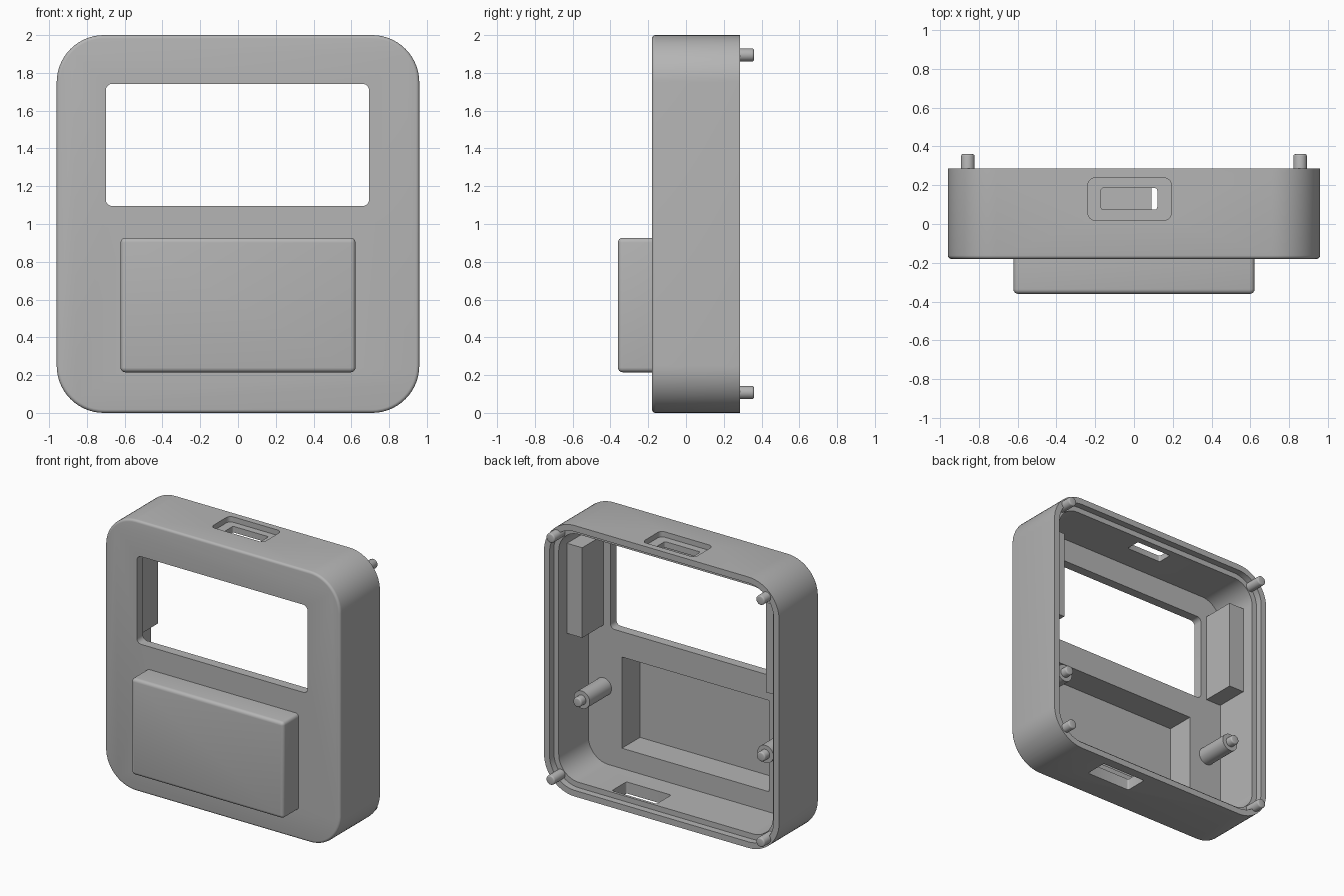
import bpy, bmesh, math
from mathutils import Vector

cube = bpy.data.objects.get("Cube")
if cube:
    bpy.data.objects.remove(cube, do_unlink=True)

grey = bpy.data.materials.new("plain_grey")
grey.use_nodes = True
GREY = (0.46, 0.46, 0.46, 1)
grey.diffuse_color = GREY
grey.node_tree.nodes["Principled BSDF"].inputs["Base Color"].default_value = GREY


def prism(name, u, v, d, radius=0.0, axis="y", bevel=0.0, steps=10):
    """Rounded rectangle spanning u and v, extruded over d along an axis."""
    pts = []
    if radius:
        corners = ((u[1], v[1], -1, -1), (u[0], v[1], 1, -1),
                   (u[0], v[0], 1, 1), (u[1], v[0], -1, 1))
        for i, (cu, cv, su, sv) in enumerate(corners):
            for k in range(steps + 1):
                a = math.pi / 2 * (i + k / steps)
                pts.append((cu + radius * (su + math.cos(a)),
                            cv + radius * (sv + math.sin(a))))
    else:
        pts = [(u[1], v[1]), (u[0], v[1]), (u[0], v[0]), (u[1], v[0])]

    def place(p, depth):
        return (p[0], depth, p[1]) if axis == "y" else (p[0], p[1], depth)

    bm = bmesh.new()
    near = [bm.verts.new(place(p, d[0])) for p in pts]
    far = [bm.verts.new(place(p, d[1])) for p in pts]
    cap = bm.faces.new(near)
    bm.faces.new(far[::-1])
    for i in range(len(pts)):
        j = (i + 1) % len(pts)
        bm.faces.new((near[i], near[j], far[j], far[i]))
    bmesh.ops.recalc_face_normals(bm, faces=bm.faces)
    if bevel:
        bmesh.ops.bevel(bm, geom=list(cap.edges), offset=bevel, segments=4,
                        profile=0.5, affect="EDGES")
    return finish(name, bm)


def rod(name, x, z, radius, y0, y1, chamfer=0.0):
    """Cylinder along y, with a softened back end."""
    bm = bmesh.new()
    bmesh.ops.create_cone(bm, cap_ends=True, segments=32, radius1=radius,
                          radius2=radius, depth=y1 - y0)
    for vert in bm.verts:
        px, py, pz = vert.co
        vert.co = Vector((x + px, (y0 + y1) / 2 + pz, z + py))
    bmesh.ops.recalc_face_normals(bm, faces=bm.faces)
    if chamfer:
        rim = [e for e in bm.edges if all(w.co.y > y1 - 1e-4 for w in e.verts)]
        bmesh.ops.bevel(bm, geom=rim, offset=chamfer, segments=3,
                        profile=0.5, affect="EDGES")
    return finish(name, bm)


def finish(name, bm):
    mesh = bpy.data.meshes.new(name)
    bm.to_mesh(mesh)
    bm.free()
    mesh.materials.append(grey)
    obj = bpy.data.objects.new(name, mesh)
    bpy.context.collection.objects.link(obj)
    return obj


def combine(target, tool, operation):
    """Apply a boolean, then discard the tool."""
    bpy.context.view_layer.objects.active = target
    mod = target.modifiers.new("cut", "BOOLEAN")
    mod.operation = operation
    mod.solver = "EXACT"
    mod.object = tool
    bpy.ops.object.modifier_apply(modifier=mod.name)
    bpy.data.objects.remove(tool, do_unlink=True)


# Case with a protruding front box
W, BACK, FRONT = 0.96, 0.285, -0.18
case = prism("case_shell", (-W, W), (0, 2), (FRONT, BACK), 0.25, bevel=0.018, steps=14)
box = prism("front_box", (-0.622, 0.622), (0.215, 0.927), (-0.36, -0.14), 0.025,
            bevel=0.024, steps=4)
combine(case, box, "UNION")

# Hollow interior, stepped rim, box pocket and window
WALL, RIM, FLOOR = 0.085, 0.045, -0.11
cutters = [
    prism("cavity", (-W + WALL, W - WALL), (WALL, 2 - WALL), (FLOOR, 0.4), 0.25 - WALL, steps=14),
    prism("rim_step", (-W + RIM, W - RIM), (RIM, 2 - RIM), (0.235, 0.4), 0.25 - RIM, steps=14),
    prism("pocket", (-0.6, 0.6), (0.235, 0.908), (-0.32, 0)),
    prism("window", (-0.7, 0.694), (1.095, 1.742), (-0.3, 0), 0.035, steps=6),
    # Top recess with its slot, and the slot in the bottom
    prism("top_recess", (-0.237, 0.192), (0.02, 0.237), (1.96, 2.1), 0.035, "z", steps=6),
    prism("top_slot", (-0.17, 0.12), (0.075, 0.185), (1.8, 2.1), 0.012, "z", steps=4),
    prism("bottom_slot", (0.09, 0.455), (0.045, 0.215), (-0.1, 0.2), 0.012, "z", steps=4),
]
for cutter in cutters:
    combine(case, cutter, "DIFFERENCE")

parts = [case]
for side, s in (("left", 1), ("right", -1)):
    # Blocks beside the window
    span = sorted((s * 0.75, s * 0.89))
    parts.append(prism(side + "_block", span, (1.105, 1.77), (FLOOR - 0.01, 0.14)))
    # Standoffs with a locating tip
    parts.append(rod(side + "_standoff", s * 0.75, 0.65, 0.065, FLOOR - 0.01, 0.145))
    parts.append(rod(side + "_standoff_tip", s * 0.75, 0.65, 0.035, 0.13, 0.2, 0.01))
    # Corner pegs on the rim
    for level, z in (("upper", 1.895), ("lower", 0.108)):
        parts.append(rod(f"{side}_{level}_peg", s * 0.857, z, 0.035, 0.2, 0.36, 0.01))

# Smooth the curves, keep the edges crisp
bpy.ops.object.select_all(action="DESELECT")
for part in parts:
    part.select_set(True)
bpy.context.view_layer.objects.active = case
bpy.ops.object.shade_smooth_by_angle(angle=math.radians(32))
